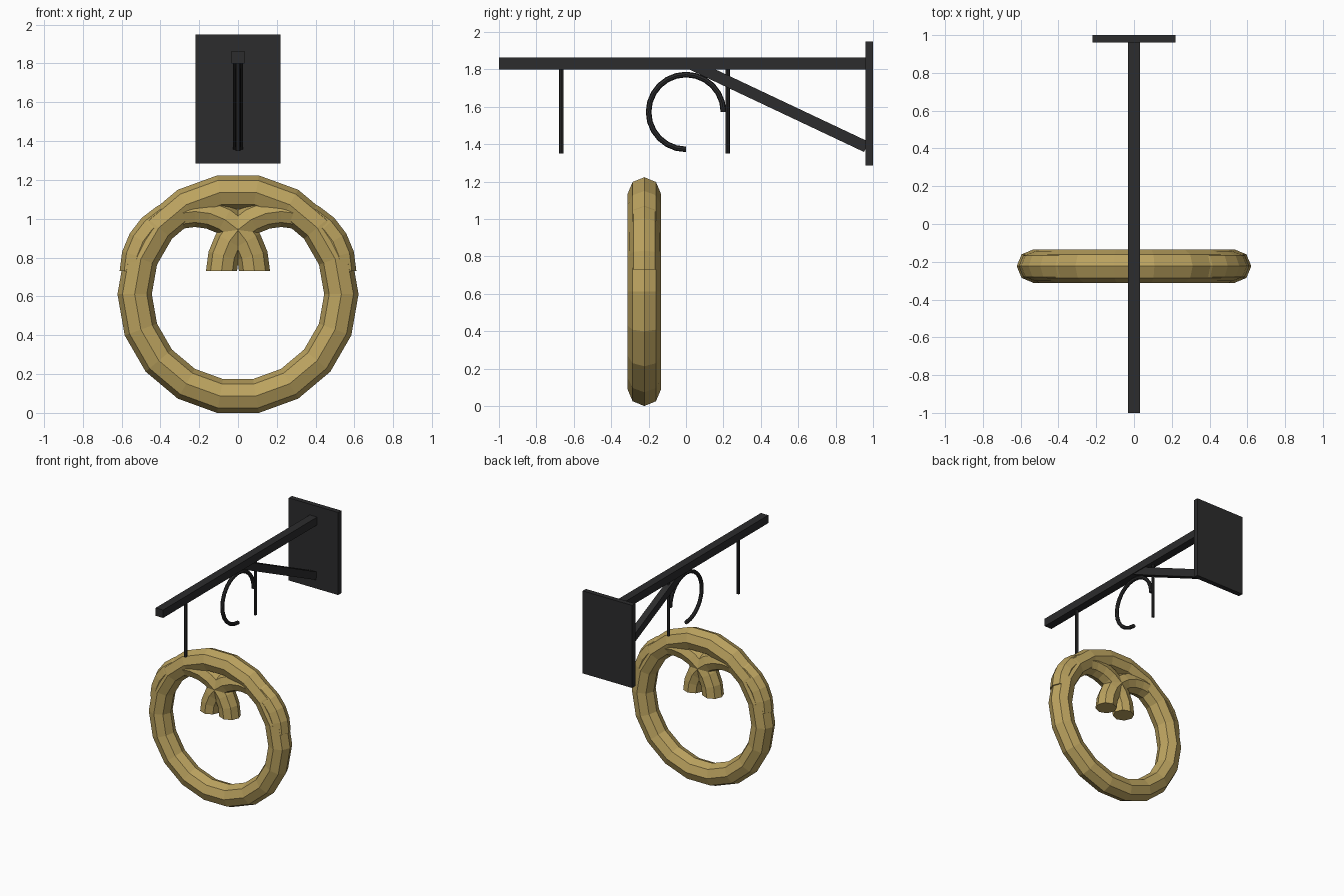
import bpy, bmesh, math
from mathutils import Vector, Matrix

if "Cube" in bpy.data.objects:
    bpy.data.objects.remove(bpy.data.objects["Cube"])


def material(name, rgb):
    m = bpy.data.materials.new(name)
    m.diffuse_color = (*rgb, 1)
    m.use_nodes = True
    m.node_tree.nodes["Principled BSDF"].inputs["Base Color"].default_value = m.diffuse_color
    return m


IRON = material("black_iron", (0.025, 0.025, 0.026))
GOLD = material("golden_crust", (0.50, 0.365, 0.115))


def finish(name, bm, mat):
    bmesh.ops.recalc_face_normals(bm, faces=bm.faces[:])
    me = bpy.data.meshes.new(name)
    bm.to_mesh(me)
    bm.free()
    me.materials.append(mat)
    ob = bpy.data.objects.new(name, me)
    bpy.context.collection.objects.link(ob)
    return ob


def box(name, centre, size, mat, tilt=0.0):
    bm = bmesh.new()
    bmesh.ops.create_cube(bm, size=1, matrix=Matrix.Translation(centre)
                          @ Matrix.Rotation(tilt, 4, 'X')
                          @ Matrix.Diagonal((*size, 1)))
    return finish(name, bm, mat)


def arc_tube(name, centre, radius, thick, start, sweep, steps, mat, u, sides=8):
    """Sweep a polygon section round an arc in the plane of u and z."""
    u, up = Vector(u), Vector((0, 0, 1))
    w = u.cross(up)
    closed = abs(sweep) >= 360
    bm = bmesh.new()
    rings = []
    for i in range(steps if closed else steps + 1):
        a = math.radians(start + sweep * i / steps)
        out = u * math.cos(a) + up * math.sin(a)
        ring = []
        for k in range(sides):
            b = 2 * math.pi * k / sides
            ring.append(bm.verts.new(Vector(centre) + out * (radius + thick * math.cos(b))
                                     + w * (thick * math.sin(b))))
        rings.append(ring)
    pairs = list(zip(rings, rings[1:]))
    if closed:
        pairs.append((rings[-1], rings[0]))
    for p, q in pairs:
        for k in range(sides):
            n = (k + 1) % sides
            bm.faces.new((p[k], p[n], q[n], q[k]))
    if not closed:
        bm.faces.new(rings[0])
        bm.faces.new(rings[-1])
    return finish(name, bm, mat)


# Wall plate and horizontal arm
box("wall_plate", (0, 0.98, 1.6175), (0.44, 0.04, 0.665), IRON)
box("arm", (0, -0.018, 1.831), (0.066, 1.964, 0.064), IRON)

# Diagonal brace from the arm down to the plate
a, b = Vector((0, 0.014, 1.834)), Vector((0, 0.965, 1.385))
d = b - a
box("brace", (a + b) / 2, (0.052, d.length, 0.06), IRON, math.atan2(d.z, d.y))

# Curled scroll beneath the arm
arc_tube("scroll", (0, 0, 1.572), 0.2, 0.015, 0, 270, 18, IRON, (0, 1, 0))

# Two hanging rods
for name, y in (("front_rod", -0.666), ("rear_rod", 0.222)):
    bm = bmesh.new()
    bmesh.ops.create_cone(bm, cap_ends=True, segments=8, radius1=0.012, radius2=0.012,
                          depth=0.455, matrix=Matrix.Translation((0, y, 1.5775)))
    finish(name, bm, IRON)

# Pretzel: outer ring and two crossing arms
Y = -0.223
arc_tube("pretzel_ring", (0, Y, 0.6115), 0.5325, 0.0885, 0, 360, 18, GOLD, (1, 0, 0))
for name, s in (("pretzel_left_twist", -1), ("pretzel_right_twist", 1)):
    arc_tube(name, (s * 0.2225, Y, 0.73), 0.3075, 0.08, 0, 180, 12, GOLD, (1, 0, 0))
